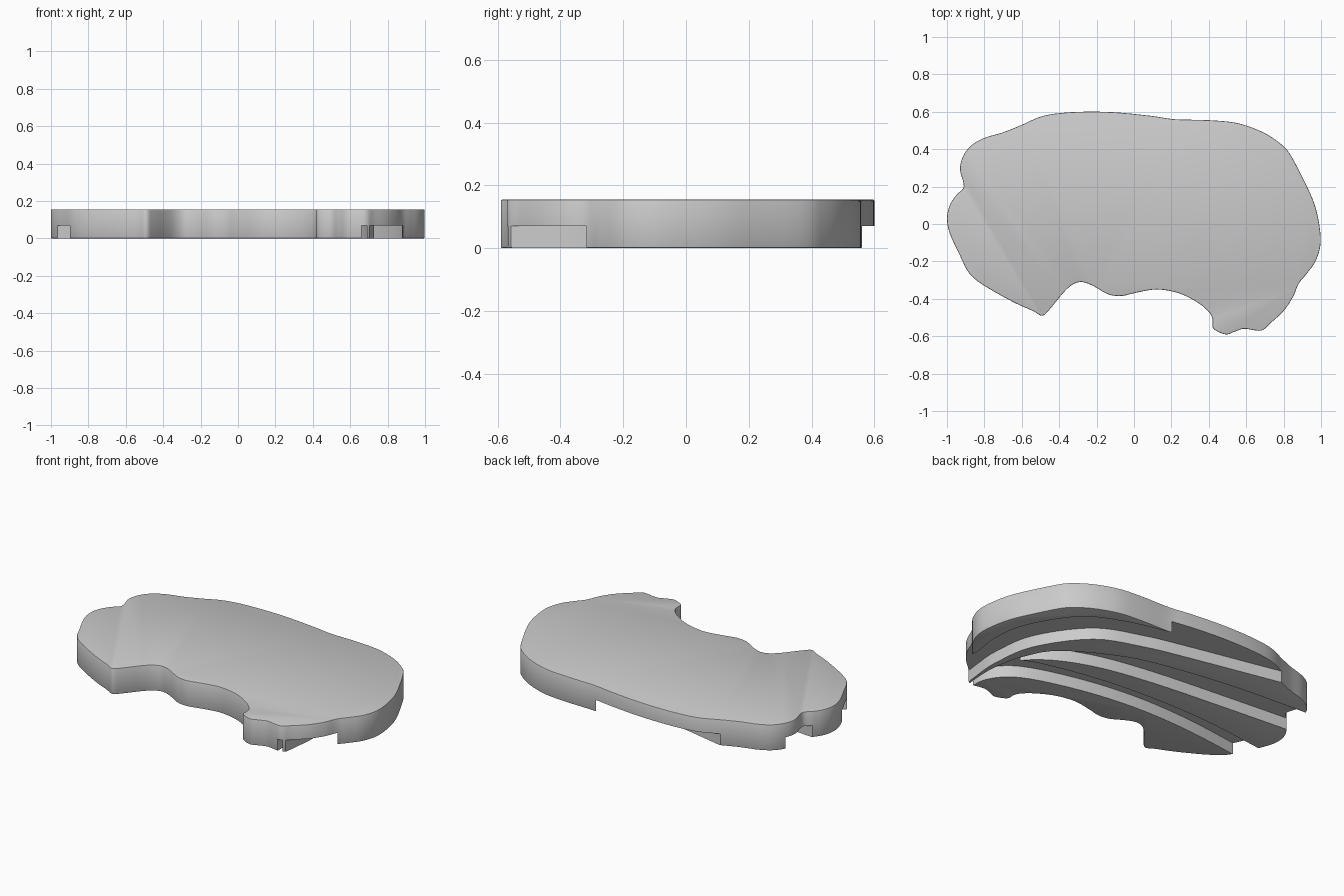
import bpy, bmesh
from mathutils import Vector

if "Cube" in bpy.data.objects:
    bpy.data.objects.remove(bpy.data.objects["Cube"])

HEIGHT, GROOVE = 0.155, 0.07


def spline(pts, closed=False, steps=5):
    """Smooth Catmull-Rom curve through 2D points."""
    p = [Vector(q) for q in pts]
    n = len(p)
    get = (lambda i: p[i % n]) if closed else (lambda i: p[max(0, min(n - 1, i))])
    out = []
    for i in range(n if closed else n - 1):
        a, b, c, d = get(i - 1), get(i), get(i + 1), get(i + 2)
        for s in range(steps):
            t = s / steps
            out.append(0.5 * (2 * b + (c - a) * t + (2 * a - 5 * b + 4 * c - d) * t ** 2
                              + (3 * b - a - 3 * c + d) * t ** 3))
    return out if closed else out + [p[-1]]


def prism(name, outline, z0, z1):
    """Vertical extrusion of a closed 2D outline."""
    bm = bmesh.new()
    face = bm.faces.new([bm.verts.new((q[0], q[1], z0)) for q in outline])
    top = bmesh.ops.extrude_face_region(bm, geom=[face])["geom"]
    bmesh.ops.translate(bm, vec=(0, 0, z1 - z0),
                        verts=[v for v in top if isinstance(v, bmesh.types.BMVert)])
    bmesh.ops.recalc_face_normals(bm, faces=bm.faces)
    me = bpy.data.meshes.new(name)
    bm.to_mesh(me)
    bm.free()
    ob = bpy.data.objects.new(name, me)
    bpy.context.collection.objects.link(ob)
    return ob


# Main slab: irregular outline
outline = [
    (-1, .03), (-.985, -.05), (-.93, -.17), (-.88, -.265), (-.80, -.33), (-.65, -.415),
    (-.54, -.465), (-.49, -.49), (-.45, -.455), (-.38, -.37), (-.33, -.325), (-.28, -.31),
    (-.22, -.33), (-.14, -.375), (-.07, -.385), (0, -.37), (.12, -.35), (.24, -.37),
    (.34, -.42), (.40, -.47), (.42, -.51), (.425, -.56), (.49, -.59), (.54, -.575),
    (.59, -.56), (.68, -.57), (.73, -.53), (.80, -.465), (.85, -.39), (.88, -.32),
    (.92, -.27), (.97, -.2), (.997, -.11), (.99, 0), (.96, .12), (.90, .25), (.83, .38),
    (.77, .44), (.68, .495), (.55, .54), (.40, .555), (.22, .56), (.10, .577), (-.10, .597),
    (-.28, .60), (-.42, .59), (-.51, .57), (-.60, .53), (-.70, .49), (-.80, .46),
    (-.87, .42), (-.915, .36), (-.93, .29), (-.91, .2), (-.95, .155), (-.985, .1)]
slab = prism("grooved_slab", spline(outline, True), 0, HEIGHT)
bev = slab.modifiers.new("soft_rim", "BEVEL")
bev.width, bev.segments = 0.005, 2
bev.limit_method, bev.angle_limit = "ANGLE", 1.2

# Underside grooves: (near edge, far edge), fanning out from the front right
grooves = {
    "back_groove": (
        [(.98, -.40), (.88, -.315), (.90, -.10), (.86, .12), (.69, .38), (.45, .50),
         (.17, .57), (-.05, .64)],
        [(.69, -.65), (.715, -.47), (.725, -.3), (.68, -.04), (.484, .233), (.22, .345),
         (-.04, .41), (-.60, .53), (-.75, .57)]),
    "middle_groove": (
        [(.68, -.65), (.70, -.45), (.69, -.3), (.65, -.15), (.54, .02), (.22, .20),
         (-.10, .28), (-.5, .335), (-1.03, .37)],
        [(.66, -.65), (.675, -.4), (.65, -.22), (.50, -.08), (.25, .02), (-.09, .08),
         (-.5, .12), (-1.03, .165)]),
    "front_groove": (
        [(.68, -.65), (.69, -.4), (.65, -.21), (.40, -.12), (0, -.06), (-.5, -.05),
         (-1.03, -.105)],
        [(.655, -.65), (.65, -.48), (.52, -.34), (.20, -.24), (-.16, -.19), (-.55, -.195),
         (-1.0, -.25)]),
}
cutters = []
for name, (near, far) in grooves.items():
    cutter = prism(name + "_cutter", spline(near) + spline(far)[::-1], -0.1, GROOVE)
    cutter.hide_render = True
    cutters.append(cutter)
    cut = slab.modifiers.new(name, "BOOLEAN")
    cut.operation, cut.solver, cut.object = "DIFFERENCE", "EXACT", cutter

# Bake the cuts, drop the helpers, smooth the walls
bpy.context.view_layer.objects.active = slab
bpy.ops.object.select_all(action="DESELECT")
slab.select_set(True)
bpy.ops.object.convert(target="MESH")
for cutter in cutters:
    bpy.data.objects.remove(cutter)
bpy.ops.object.shade_smooth_by_angle(angle=0.6)
